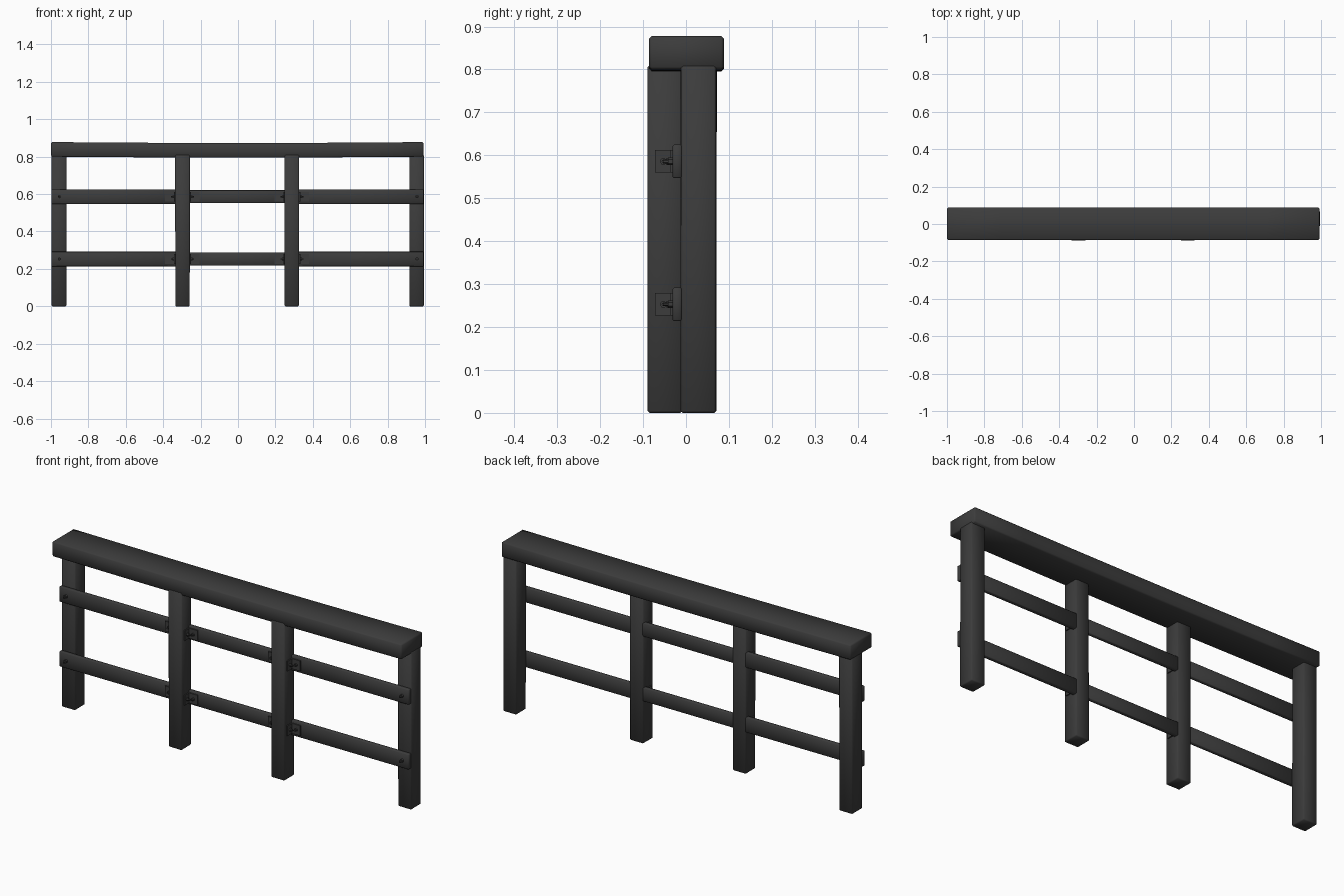
import bpy
import bmesh
import math
import random
from mathutils import Matrix

random.seed(4)
cube = bpy.data.objects.get("Cube")
if cube:
    bpy.data.objects.remove(cube)


def make_material(name, value):
    mat = bpy.data.materials.new(name)
    mat.use_nodes = True
    colour = (value, value, value, 1)
    mat.diffuse_color = colour
    node = mat.node_tree.nodes["Principled BSDF"]
    node.inputs["Base Color"].default_value = colour
    node.inputs["Roughness"].default_value = 0.8
    return mat


charcoal = make_material("charcoal grey", 0.045)


def finish(bm, name):
    mesh = bpy.data.meshes.new(name)
    bm.to_mesh(mesh)
    bm.free()
    mesh.materials.append(charcoal)
    obj = bpy.data.objects.new(name, mesh)
    bpy.context.collection.objects.link(obj)
    bpy.ops.object.select_all(action="DESELECT")
    obj.select_set(True)
    bpy.context.view_layer.objects.active = obj
    bpy.ops.object.shade_smooth_by_angle(angle=math.radians(50))
    return obj


def box(name, xs, ys, zs, bevel=0.0, wobble=0.0):
    """Worn box between (low, high) limits on each axis."""
    bm = bmesh.new()
    bmesh.ops.create_cube(bm, size=1)
    for v in bm.verts:
        for axis, (low, high) in enumerate((xs, ys, zs)):
            v.co[axis] = high if v.co[axis] > 0 else low
            if axis < 2:
                v.co[axis] += random.uniform(-wobble, wobble)
    if bevel:
        bmesh.ops.bevel(bm, geom=bm.edges[:], offset=bevel, segments=1,
                        affect="EDGES", profile=0.5)
    return finish(bm, name)


def bolt(name, centre, axis, radius=0.009, length=0.012):
    """Hexagonal bolt head with a thinner threaded tip."""
    bm = bmesh.new()
    for r, depth in ((radius, length), (radius * 0.5, length * 2)):
        bmesh.ops.create_cone(bm, cap_ends=True, segments=6, radius1=r, radius2=r,
                              depth=depth, matrix=Matrix.Translation((0, 0, depth / 2)))
    turn = Matrix.Rotation(math.pi / 2, 4, "X")
    if axis != "front":
        turn = Matrix.Rotation(math.pi / 2 * axis, 4, "Y")
    bmesh.ops.transform(bm, matrix=Matrix.Translation(centre) @ turn, verts=bm.verts)
    return finish(bm, name)


# Posts: the outer pair stands behind the rails, the inner pair in front
HALF = 0.039
inner_x = (-0.297, 0.288)
for side, x in (("right", -0.957), ("left", 0.955)):
    box(side + "_outer_post", (x - HALF, x + HALF), (-0.012, 0.071), (0, 0.81), 0.005, 0.001)
for side, x in zip(("right", "left"), inner_x):
    box(side + "_inner_post", (x - HALF, x + HALF), (-0.089, -0.008), (0, 0.81), 0.005, 0.001)

# Handrail with a slight sag between its ends
bm = bmesh.new()
bmesh.ops.create_cube(bm, size=1)
bmesh.ops.scale(bm, vec=(1.99, 0.174, 0.078), verts=bm.verts)
bmesh.ops.translate(bm, vec=(-0.004, 0.001, 0.839), verts=bm.verts)
bmesh.ops.bevel(bm, geom=bm.edges[:], offset=0.006, segments=1, affect="EDGES")
long_edges = [e for e in bm.edges if e.calc_length() > 1.5]
bmesh.ops.subdivide_edges(bm, edges=long_edges, cuts=6, use_grid_fill=True)
for v in bm.verts:
    v.co.z -= 0.005 * math.cos(v.co.x * math.pi / 2)
finish(bm, "handrail")

# Rails in three lengths, with end bolts and angle brackets at the inner posts
spans = (("right", -0.997, inner_x[0] - 0.03), ("middle", inner_x[0] + 0.03, inner_x[1] - 0.03),
         ("left", inner_x[1] + 0.03, 0.993))
for level, z in (("lower", 0.253), ("upper", 0.586)):
    for part, x0, x1 in spans:
        h = 0.035 if part == "middle" else 0.039
        box(f"{level}_{part}_rail", (x0, x1), (-0.031, -0.01), (z - h, z + h), 0.003)
    for side, x in (("right", -0.955), ("left", 0.957)):
        bolt(f"{level}_{side}_rail_bolt", (x, -0.03, z), "front")
    for side, x in zip(("right", "left"), inner_x):
        for edge, d in (("outer", -1), ("inner", 1)):
            name = f"{level}_{side}_post_{edge}_bracket"
            face = x + d * (HALF - 0.001)
            tip = face + d * 0.054
            box(name + "_rail_plate", sorted((face, tip)), (-0.037, -0.03),
                (z - 0.026, z + 0.026))
            box(name + "_post_plate", sorted((face, face + d * 0.007)), (-0.072, -0.03),
                (z - 0.026, z + 0.026))
            bolt(name + "_rail_bolt", (face + d * 0.031, -0.037, z), "front", 0.008, 0.008)
            bolt(name + "_post_bolt", (face + d * 0.007, -0.053, z), d, 0.008, 0.008)
